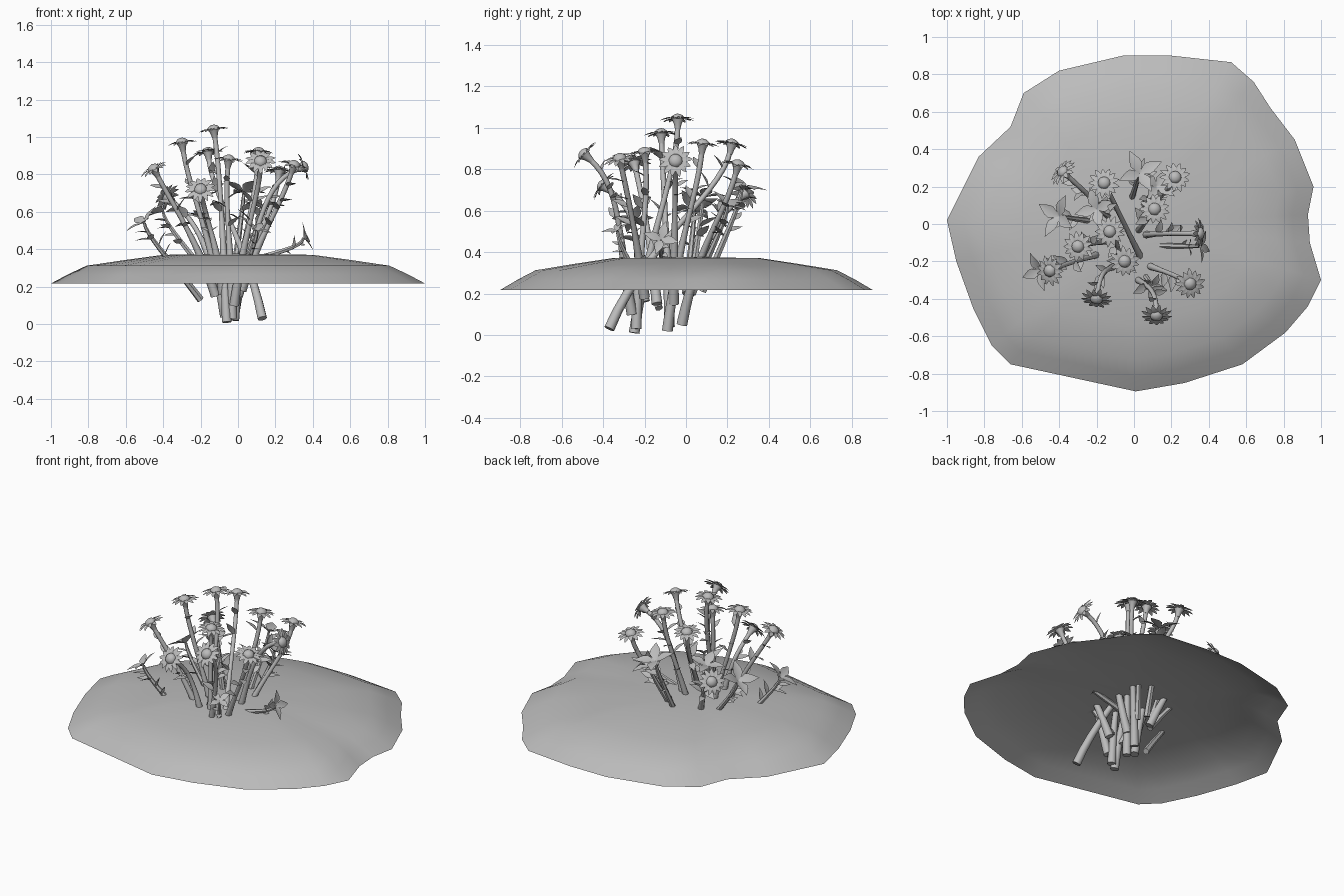
import bpy, bmesh, math, random
from mathutils import Vector as V

random.seed(4)
if "Cube" in bpy.data.objects:
    bpy.data.objects.remove(bpy.data.objects["Cube"])

grey = bpy.data.materials.new("plain grey")
grey.use_nodes = True
tone = (0.5, 0.5, 0.5, 1)
grey.diffuse_color = tone
grey.node_tree.nodes["Principled BSDF"].inputs["Base Color"].default_value = tone


def finish(bm, name):
    mesh = bpy.data.meshes.new(name)
    bm.to_mesh(mesh)
    bm.free()
    mesh.materials.append(grey)
    obj = bpy.data.objects.new(name, mesh)
    bpy.context.collection.objects.link(obj)
    bpy.ops.object.select_all(action="DESELECT")
    obj.select_set(True)
    bpy.context.view_layer.objects.active = obj
    bpy.ops.object.shade_smooth_by_angle(angle=math.radians(50))
    return obj


def frame(n):
    """Two side axes perpendicular to n."""
    a = n.cross(V((0.3, 0.1, 1)) if abs(n.z) < 0.9 else V((0, 1, 0))).normalized()
    return a, n.cross(a)


def tube(bm, points, radii, sides=8):
    """Skin rings along a path and cap both ends."""
    rings = []
    for i, p in enumerate(points):
        t = (points[min(i + 1, len(points) - 1)] - points[max(i - 1, 0)]).normalized()
        if i == 0:
            a = frame(t)[0]
        a = (a - t * a.dot(t)).normalized()
        b = t.cross(a)
        rings.append([bm.verts.new(p + radii[i] * (a * math.cos(k * math.tau / sides)
                      + b * math.sin(k * math.tau / sides))) for k in range(sides)])
    for r, s in zip(rings, rings[1:]):
        for k in range(sides):
            j = (k + 1) % sides
            bm.faces.new((r[k], r[j], s[j], s[k]))
    bm.faces.new(rings[0][::-1])
    bm.faces.new(rings[-1])


def blade(bm, root, way, up, length, width, profile, bend=0.0, fold=0.0):
    """Folded leaf or petal; profile holds half widths from root to tip."""
    way = way.normalized()
    side = way.cross(up).normalized()
    up = side.cross(way)
    rows = []
    for i, w in enumerate(profile):
        t = i / (len(profile) - 1)
        c = root + way * length * t + up * bend * length * t * t
        e = side * width * w / 2
        lift = up * fold * width * w
        rows.append([bm.verts.new(c - e + lift), bm.verts.new(c), bm.verts.new(c + e + lift)])
    for r, s in zip(rows, rows[1:]):
        for k in (0, 1):
            bm.faces.new((r[k], r[k + 1], s[k + 1], s[k]))


LEAF = (0.1, 0.6, 1, 0.85, 0.45, 0.03)
PETAL = (0.35, 0.8, 1, 0.75, 0.05)


def bezier(p, n=14):
    return [p[0] * (1 - t) ** 3 + p[1] * 3 * t * (1 - t) ** 2 + p[2] * 3 * t * t * (1 - t)
            + p[3] * t ** 3 for t in (i / n for i in range(n + 1))]


def leaves_along(bm, path, first, count, size):
    for k in range(count):
        i = min(len(path) - 2, first + round(k * (len(path) - first - 3) / max(count - 1, 1)))
        t = (path[i + 1] - path[i]).normalized()
        a, b = frame(t)
        ang = k * 2.4 + random.uniform(0, 6)
        out = a * math.cos(ang) + b * math.sin(ang)
        s = size * random.uniform(0.75, 1.2)
        blade(bm, path[i], out + t * 0.8, t, s, s * 0.48, LEAF, -0.15, 0.12)


def flower_head(bm, p, n):
    a, b = frame(n)
    # calyx flaring under the petals, then domed centre
    tube(bm, [p - n * 0.05, p - n * 0.02, p], [0.013, 0.02, 0.03], 10)
    tube(bm, [p, p + n * 0.012, p + n * 0.021, p + n * 0.026], [0.034, 0.031, 0.02, 0.007], 12)
    count = 13
    for k in range(count):
        ang = k * math.tau / count
        out = a * math.cos(ang) + b * math.sin(ang)
        blade(bm, p + out * 0.024 + n * 0.004 * (k % 2), out + n * 0.12, n,
              random.uniform(0.052, 0.062), 0.026, PETAL, -0.25, 0.1)


# Ground mound: open shell of shrinking outlines
outline = [(-1, .02), (-.83, .36), (-.66, .52), (-.59, .7), (-.4, .82), (-.06, .9), (.2, .9),
           (.52, .865), (.64, .76), (.73, .62), (.86, .45), (.96, .2), (.93, .05), (.94, -.1),
           (1, -.3), (.93, -.44), (.81, -.58), (.58, -.75), (.27, -.85), (.01, -.895),
           (-.66, -.75), (-.76, -.65), (-.86, -.45), (-.95, -.2)]
bm = bmesh.new()
rings = [[bm.verts.new((x * s, y * s, z)) for x, y in outline]
         for s, z in ((1, .217), (.91, .265), (.81, .312), (.6, .343), (.4, .37))]
for r, s in zip(rings, rings[1:]):
    for k in range(len(r)):
        j = (k + 1) % len(r)
        bm.faces.new((r[j], r[k], s[k], s[j]))
top = bm.verts.new((0, 0, .377))
for k in range(len(outline)):
    bm.faces.new((rings[-1][(k + 1) % len(outline)], rings[-1][k], top))
finish(bm, "ground_mound")

# Flowers: head position, facing direction, stem foot
flowers = [
    ((-.38, .28, .68), (-.6, .55, .5), (-.1, .02, .2)),
    ((-.16, .22, .92), (-.1, .2, 1), (.13, -.37, .03)),
    ((.22, .25, .82), (.1, .25, 1), (-.02, -.02, .05)),
    ((.11, .08, .92), (.05, .1, 1), (-.02, -.09, .02)),
    ((-.13, -.04, 1.04), (-.15, 0, 1), (-.06, -.25, .01)),
    ((-.3, -.12, .97), (-.15, -.05, 1), (-.07, -.08, .04)),
    ((-.05, -.2, .88), (.1, -.1, 1), (-.03, -.24, .03)),
    ((-.2, -.4, .72), (-.1, -.8, .6), (-.08, -.2, .16)),
    ((.3, -.32, .85), (.3, -.2, .9), (.02, -.2, .18)),
    ((.35, -.05, .84), (.95, 0, .35), (0, -.06, .15)),
    ((.12, -.49, .87), (0, -.75, .65), (-.02, -.26, .1)),
    ((-.45, -.25, .83), (-.45, -.2, .85), (-.12, -.14, .15)),
]
for i, (head, face, foot) in enumerate(flowers):
    bm = bmesh.new()
    p, n, f = V(head), V(face).normalized(), V(foot)
    mid = f.lerp(p, 0.3)
    mid.z = 0.45
    path = bezier([f, mid, p - n * 0.25, p - n * 0.03])
    tube(bm, path, [0.013 + 0.013 * max(0, 1 - k / 7) for k in range(len(path))])
    flower_head(bm, p, n)
    leaves_along(bm, path, 7, 4, 0.09)
    finish(bm, f"flower_{i + 1}")

# Leafy side shoots: tip, foot, leaf size
shoots = [
    ((-.5, -.25, .54), (-.2, -.13, .13), .11),
    ((-.4, .04, .6), (-.12, .0, .2), .13),
    ((.03, .27, .7), (-.03, .08, .21), .13),
    ((.35, -.12, .46), (-.06, -.11, .3), .09),
    ((.12, .2, .62), (.0, .03, .2), .11),
    ((-.2, .08, .66), (-.1, .02, .2), .12),
    ((.1, -.33, .5), (0, -.2, .2), .08),
]
for i, (tip, foot, size) in enumerate(shoots):
    bm = bmesh.new()
    p, f = V(tip), V(foot)
    path = bezier([f, f.lerp(p, 0.35), p - V((0, 0, .06)), p], 10)
    tube(bm, path, [0.02 - 0.0012 * k for k in range(len(path))], 6)
    leaves_along(bm, path, 5, 5, size * 0.75)
    # leaf whorl at the tip
    n = (p - f).normalized()
    a, b = frame(n)
    for k in range(4):
        ang = k * math.tau / 4 + i
        out = a * math.cos(ang) + b * math.sin(ang)
        blade(bm, p, out + n * 0.5, n, size, size * 0.52, LEAF, -0.2, 0.12)
    finish(bm, f"leafy_shoot_{i + 1}")
